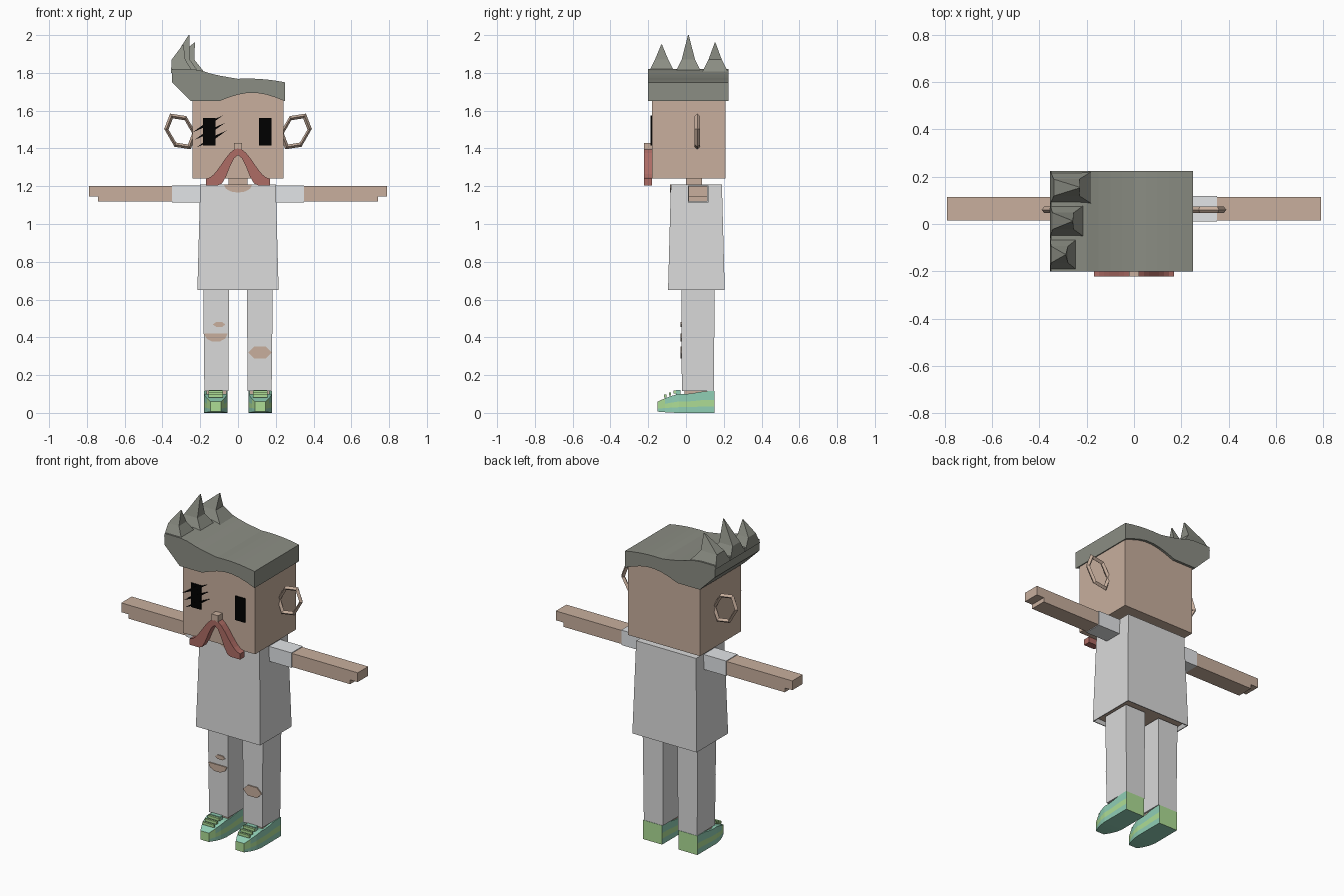
import bpy, bmesh
from math import cos, sin, pi, sqrt

cube = bpy.data.objects.get("Cube")
if cube:
    bpy.data.objects.remove(cube, do_unlink=True)


def material(name, red, green, blue):
    mat = bpy.data.materials.new(name)
    mat.use_nodes = True
    mat.diffuse_color = (red, green, blue, 1)
    mat.node_tree.nodes["Principled BSDF"].inputs["Base Color"].default_value = mat.diffuse_color
    return mat


SKIN = material("skin", .58, .43, .34)
SHIRT = material("shirt grey", .7, .7, .7)
SLEEVE = material("sleeve grey", .77, .79, .81)
HAIR = material("hair grey", .26, .27, .23)
RED = material("moustache red", .42, .15, .13)
BLACK = material("black", 0, 0, 0)
TEAL = material("shoe teal", .28, .62, .46)
LIME = material("shoe light green", .42, .72, .3)


def loft(name, rings, *mats):
    """Skin equal-length rings of points and cap both ends."""
    bm = bmesh.new()
    loops = [[bm.verts.new(point) for point in ring] for ring in rings]
    for lower, upper in zip(loops, loops[1:]):
        for i in range(len(lower)):
            bm.faces.new((lower[i - 1], lower[i], upper[i], upper[i - 1]))
    bm.faces.new(loops[0])
    bm.faces.new(loops[-1])
    bmesh.ops.recalc_face_normals(bm, faces=bm.faces)
    mesh = bpy.data.meshes.new(name)
    bm.to_mesh(mesh)
    bm.free()
    for mat in mats:
        mesh.materials.append(mat)
    part = bpy.data.objects.new(name, mesh)
    bpy.context.collection.objects.link(part)
    return part


def rect(x, y, z, half_x, half_y):
    return [(x - half_x, y - half_y, z), (x + half_x, y - half_y, z),
            (x + half_x, y + half_y, z), (x - half_x, y + half_y, z)]


def box(name, mat, x, y, z, half_x, half_y, half_z):
    return loft(name, [rect(x, y, level, half_x, half_y) for level in (z - half_z, z + half_z)], mat)


def slab(name, mat, outline, front, back):
    """Extrude an x-z outline along y."""
    return loft(name, [[(x, y, z) for x, z in outline] for y in (front, back)], mat)


def band(name, mat, xs, low, high, front, back):
    """Slab between a lower and an upper curve."""
    outline = [(x, low(x)) for x in xs] + [(x, high(x)) for x in reversed(xs)]
    return slab(name, mat, outline, front, back)


def patch(name, x, z, radius_x, radius_z, front, arc, steps):
    """Thin skin plate cut to an arc, starting at the left end and running underneath."""
    angles = [pi + arc * i / steps for i in range(steps + 1)]
    outline = [(x + radius_x * cos(a), z + radius_z * sin(a)) for a in angles]
    slab(name, SKIN, outline, front, front + .008)


# Head and neck
HEAD_FRONT = -.18
box("head", SKIN, 0, .015, 1.47, .24, .195, .23)
box("neck", SKIN, 0, .043, 1.2, .05, .043, .05)


# Hair: a swept slab whose underside arches over the brow
def hair_low(x):
    return 1.65 + max(0, -.25 - x) + .045 * max(0, sin(pi * (x + .1) / .35))


def hair_high(x):
    rise = .7 if x < 0 else -.5
    return min(1.82, 1.77 + rise * (x - .05) ** 2)


band("hair", HAIR, [-.35 + .05 * i for i in range(13)], hair_low, hair_high, -.2, .225)

# Three spikes along the swept side, each leaning inward to its tip
spike_half = .425 / 6
for i, (label, tip_x, tip_z) in enumerate((("front", -.29, 1.95), ("middle", -.26, 2), ("rear", -.23, 1.96))):
    y = -.2 + spike_half * (2 * i + 1)
    root = tip_x / 2 - .15
    loft("hair_spike_" + label, HAIR and [
        rect(root, y, 1.8, root + .355, spike_half),
        rect(root - .02, y, 1.87, (root + .355) * .6, spike_half / 2),
        rect(tip_x, y, tip_z, .002, .002)], HAIR)


# Moustache: two drooping halves
def droop_low(x):
    return 1.285 + .08 * cos(pi * min(abs(x), .1) / .1)


def droop_high(x):
    return 1.32 + .08 * cos(pi * x / .17)


band("moustache", RED, [.17 * i / 8 for i in range(-8, 9)], droop_low, droop_high, -.222, HEAD_FRONT)
box("nose", SKIN, 0, -.2, 1.41, .022, .022, .02)

# Eyes, with jagged slashes over the right one
for side, x in (("left", .144), ("right", -.151)):
    box(side + "_eye", BLACK, x, HEAD_FRONT - .004, 1.488, .033, .004, .072)
for i in range(3):
    x, z = -.16 + .01 * i, 1.53 - .04 * i
    for end, s in (("upper", 1), ("lower", -1)):
        wedge = [(x + s * .08, z + s * .045), (x - s * .02, z), (x - s * .01, z - s * .02)]
        slab(f"eye_slash_{end}_{i + 1}", BLACK, wedge, HEAD_FRONT - .009, HEAD_FRONT)


# Shirt, flared to a hem with a skin panel set under it
shirt = loft("shirt", [rect(0, .055, .67, .2, .135), rect(0, .055, .65, .21, .145),
                       rect(0, .055, .65, .215, .15), rect(0, .055, 1.208, .2, .135)], SHIRT, SKIN)
for face in shirt.data.polygons:
    if face.normal.z < -.9 and face.center.z > .66:
        face.material_index = 1
patch("neckline", 0, 1.208, .075, .042, -.085, pi, 6)


def shoe(name, x):
    """Rounded toe, low heel and a light stripe round the side."""
    rings = []
    for i in range(9):
        t = i / 8
        toe = sqrt(min(1, .2 + 2.5 * t))
        top = .06 + .055 * min(1, 2.5 * t) - .015 * sin(pi * t) ** 4
        sole = .012 * (1 - toe)
        half = .063 * toe
        rows = [sole + (top - sole) * part for part in (0, .3, .6, 1)]
        right = [(x + half, .3 * t - .15, z) for z in rows]
        left = [(x - half, .3 * t - .15, z) for z in reversed(rows)]
        rings.append(right + left)
    part = loft(name, rings, TEAL, LIME)
    for face in part.data.polygons:
        if .03 < face.center.z < .065 and abs(face.normal.z) < .5:
            face.material_index = 1


# Arms, legs, shoes and ears on both sides
for side, s in (("left", 1), ("right", -1)):
    box(side + "_sleeve", SLEEVE, s * .27, .064, 1.16, .08, .054, .045)
    box(side + "_arm", SKIN, s * .54, .064, 1.16, .2, .05, .041)
    box(side + "_hand", SKIN, s * .765, .064, 1.173, .025, .05, .028)
    loft(side + "_leg", [rect(s * .114, .063, .115, .064, .085), rect(s * .116, .063, .66, .068, .088)], SHIRT)
    box(side + "_ankle", SKIN, s * .114, .063, .1, .054, .07, .016)
    shoe(side + "_shoe", s * .118)
    box(side + "_shoe_tongue", TEAL, s * .118, -.04, .11, .035, .012, .012)
    for i in range(3):
        box(f"{side}_lace_{i + 1}", LIME, s * .118, -.11 + .025 * i, .09 + .01 * i, .038, .006, .008)

    # Ear: open six-sided ring, its top leaning outward
    bpy.ops.mesh.primitive_torus_add(major_segments=6, minor_segments=4, major_radius=.09, minor_radius=.014,
                                     location=(s * .305, .06, 1.49), rotation=(pi / 2, s * pi / 3 * -1, 0))
    ear = bpy.context.object
    ear.name = side + "_ear"
    ear.scale = (1.05, .75, 1)
    ear.data.materials.append(SKIN)

# Tears in the trousers
LEG_FRONT = -.03
patch("right_knee_tear", -.117, .42, .062, .045, LEG_FRONT, pi, 5)
patch("right_upper_tear", -.1, .468, .033, .014, LEG_FRONT, 5 * pi / 3, 5)
patch("left_knee_tear", .116, .32, .062, .036, LEG_FRONT, 5 * pi / 3, 5)
